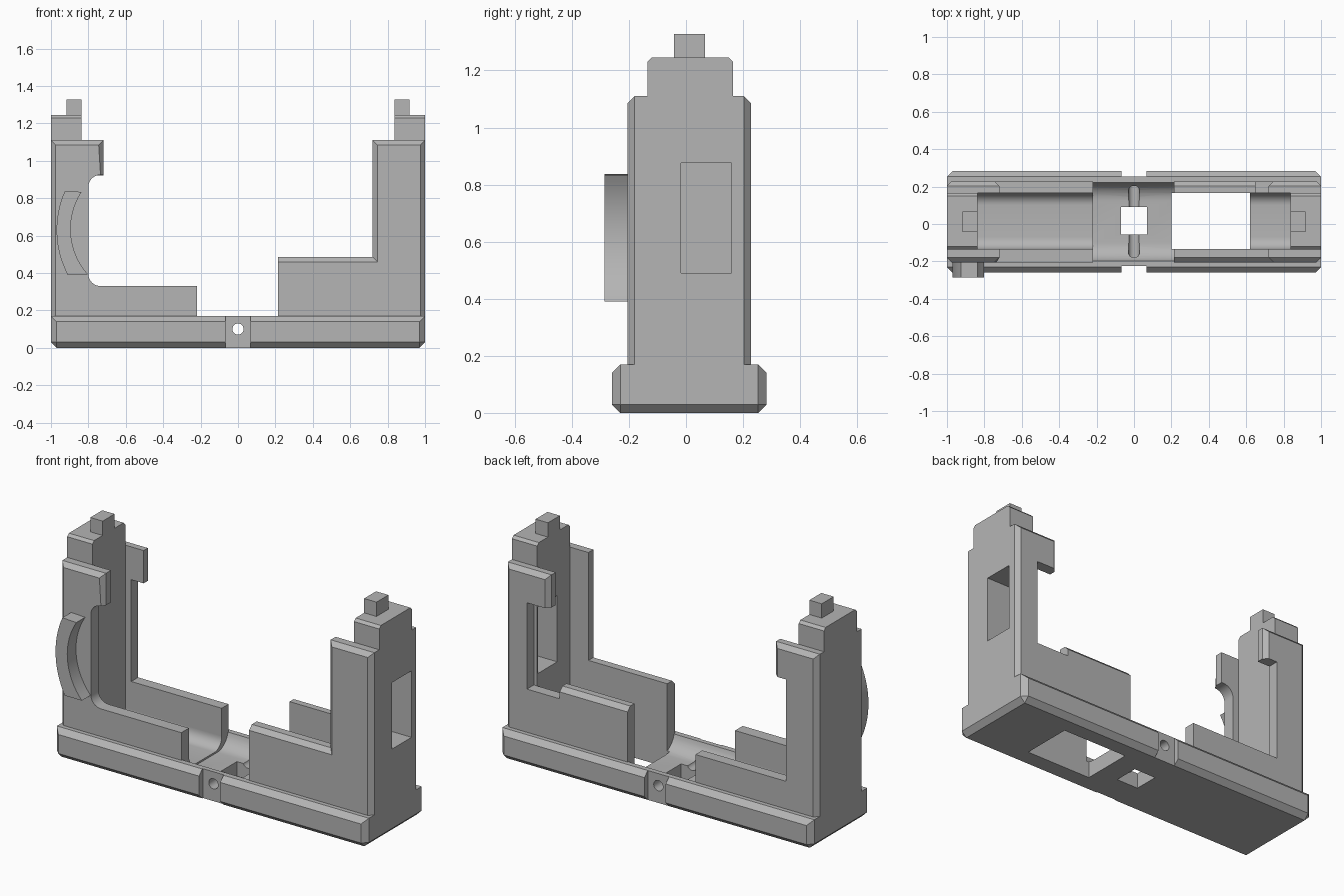
import bpy, bmesh, math

cube = bpy.data.objects.get("Cube")
if cube:
    bpy.data.objects.remove(cube)

grey = bpy.data.materials.new("matte grey")
grey.use_nodes = True
grey.diffuse_color = (0.46, 0.46, 0.46, 1)
grey.node_tree.nodes["Principled BSDF"].inputs["Base Color"].default_value = grey.diffuse_color


def finish(name, bm):
    bmesh.ops.recalc_face_normals(bm, faces=bm.faces)
    me = bpy.data.meshes.new(name)
    bm.to_mesh(me)
    bm.free()
    me.materials.append(grey)
    ob = bpy.data.objects.new(name, me)
    bpy.context.collection.objects.link(ob)
    return ob


def prism(name, pts, axis, a, b, edges=(), size=0.025):
    """Extrude a profile along x or y; bevel the listed rim edges at end b."""
    bm = bmesh.new()
    place = (lambda p, t: (t, *p)) if axis == "x" else (lambda p, t: (p[0], t, p[1]))
    ends = [[bm.verts.new(place(p, t)) for p in pts] for t in (a, b)]
    for ring in ends:
        bm.faces.new(ring)
    n = len(pts)
    for i in range(n):
        j = (i + 1) % n
        bm.faces.new((ends[0][i], ends[0][j], ends[1][j], ends[1][i]))
    bmesh.ops.recalc_face_normals(bm, faces=bm.faces)
    rim = [bm.edges.get((ends[1][i], ends[1][(i + 1) % n])) for i in edges]
    if rim:
        bmesh.ops.bevel(bm, geom=rim, offset=size, segments=1, affect="EDGES")
    return finish(name, bm)


def box(name, x, y, z, rule=None, size=0.03):
    """Box from ranges; edges whose midpoint meets the rule are chamfered."""
    bm = bmesh.new()
    bmesh.ops.create_cube(bm, size=1)
    for v in bm.verts:
        v.co = [r[0] if c < 0 else r[1] for c, r in zip(v.co, (x, y, z))]
    if rule:
        picked = [e for e in bm.edges if rule((e.verts[0].co + e.verts[1].co) / 2)]
        bmesh.ops.bevel(bm, geom=picked, offset=size, segments=1, affect="EDGES")
    return finish(name, bm)


def arc(cx, cz, r, start, end, steps=8):
    return [(cx + r * math.cos(math.radians(start + (end - start) * i / steps)),
             cz + r * math.sin(math.radians(start + (end - start) * i / steps)))
            for i in range(steps + 1)]


def cut(ob, *cutters):
    for c in cutters:
        mod = ob.modifiers.new("cut", "BOOLEAN")
        mod.operation = "DIFFERENCE"
        mod.solver = "EXACT"
        mod.object = c
    bpy.context.view_layer.update()
    me = bpy.data.meshes.new_from_object(ob.evaluated_get(bpy.context.evaluated_depsgraph_get()))
    ob.modifiers.clear()
    ob.data = me
    for c in cutters:
        bpy.data.objects.remove(c)


def u_profile(y0, y1, floor, r):
    return ([(y0, 0.4)] + arc(y0 + r, floor + r, r, 180, 270)
            + arc(y1 - r, floor + r, r, 270, 360) + [(y1, 0.4)])


IN_F, IN_B = -0.135, 0.165      # inner faces of the walls
OUT_F, OUT_B = -0.205, 0.228    # outer faces of the walls

# Base tray with chamfered rim, trough, central scoop and openings
base = box("base_tray", (-1, 1), (-0.26, 0.283), (0, 0.17),
           lambda m: not (abs(m.x) > 0.9 and m.z > 0.1))
bm = bmesh.new()
bmesh.ops.create_cone(bm, cap_ends=True, segments=24, radius1=0.03, radius2=0.03, depth=1)
for v in bm.verts:
    v.co = (v.co.x, v.co.z, v.co.y + 0.1)
pin = finish("pin_cutter", bm)
cut(base,
    prism("trough_cutter", u_profile(IN_F, IN_B, 0.1, 0.065), "x", -0.9, 0.9),
    prism("scoop_cutter", u_profile(-0.2, 0.225, 0.09, 0.1), "x", -0.22, 0.215),
    box("opening_cutter", (0.2, 0.62), (IN_F, IN_B), (-0.1, 0.4)),
    box("square_cutter", (-0.07, 0.07), (-0.055, 0.09), (-0.1, 0.4)),
    box("front_gap_cutter", (-0.068, 0.068), (-0.4, -0.225), (-0.1, 0.4)),
    box("back_gap_cutter", (-0.068, 0.068), (0.253, 0.4), (-0.1, 0.4)),
    pin)

# Right-hand walls: hooked upright and low rail, filleted at the front
front = ([(-1, 0.1), (-1, 1.11), (-0.72, 1.11), (-0.72, 0.925)]
         + arc(-0.735, 0.86, 0.065, 90, 180) + arc(-0.735, 0.395, 0.065, 180, 270)
         + [(-0.22, 0.33), (-0.22, 0.1)])
prism("front_right_wall", front, "y", IN_F, OUT_F, (0, 1, 2))
back = [(-1, 0.1), (-1, 1.11), (-0.72, 1.11), (-0.72, 0.92), (-0.8, 0.92),
        (-0.8, 0.33), (-0.22, 0.33), (-0.22, 0.1)]
prism("back_right_wall", back, "y", IN_B, OUT_B, (0, 1, 2))

# Left-hand walls: the back one has a notch beside the window
front = [(1, 0.1), (1, 1.11), (0.72, 1.11), (0.72, 0.485), (0.215, 0.485), (0.215, 0.1)]
prism("front_left_wall", front, "y", IN_F, OUT_F, (0, 1, 2, 3))
back = [(1, 0.1), (1, 1.11), (0.72, 1.11), (0.72, 0.92), (0.86, 0.92), (0.86, 0.42),
        (0.65, 0.42), (0.65, 0.485), (0.215, 0.485), (0.215, 0.1)]
prism("back_left_wall", back, "y", IN_B, OUT_B, (0, 1, 2, 7))

# End pillars with locating nubs
for side, s in (("right", -1), ("left", 1)):
    pillar = box(side + "_pillar", sorted((s * 0.838, s)), (IN_F, IN_B), (0.04, 1.245),
                 lambda m: m.z > 1.2 and abs(m.y - 0.015) > 0.1, 0.015)
    if s > 0:
        cut(pillar, box("window_cutter", (0.7, 1.2), (-0.018, 0.16), (0.49, 0.875)))
    box(side + "_nub", sorted((s * 0.838, s * 0.917)), (-0.042, 0.067), (1.2, 1.328))

# Curved finger grip on the front right wall
outer = arc(-0.46, 0.63, 0.51, 156, 208, 16)
inner = arc(-0.53, 0.635, 0.365, 222, 147, 16)
prism("finger_grip", outer + inner, "y", -0.19, -0.285)

# Smooth the curved surfaces while keeping the edges crisp
bpy.ops.object.select_all(action="DESELECT")
for ob in bpy.context.collection.objects:
    if ob.type == "MESH" and grey.name in ob.data.materials:
        ob.select_set(True)
        bpy.context.view_layer.objects.active = ob
bpy.ops.object.shade_smooth_by_angle(angle=math.radians(25))
